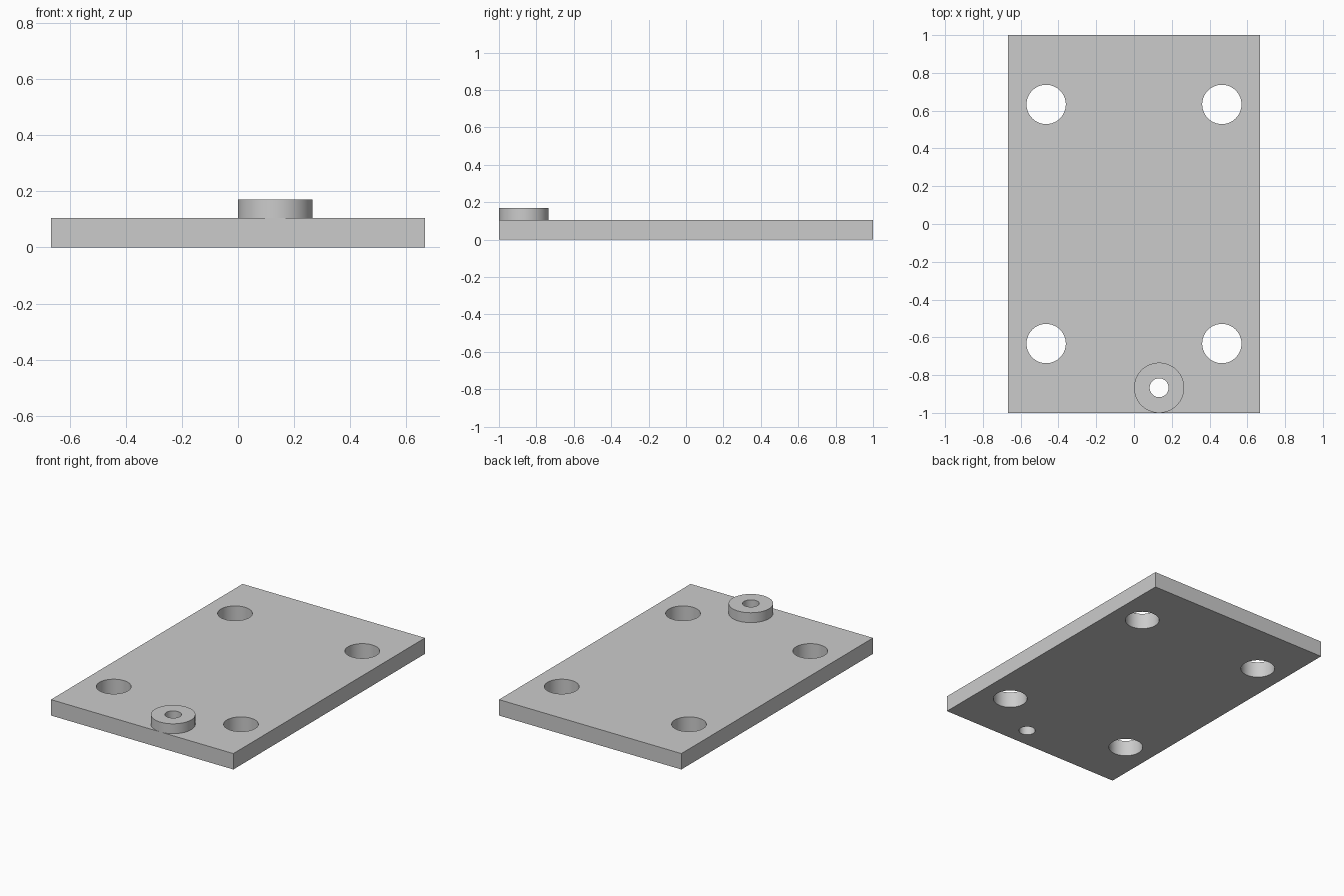
import bpy, bmesh, math
from mathutils import Vector, Matrix

cube = bpy.data.objects.get("Cube")
if cube:
    bpy.data.objects.remove(cube, do_unlink=True)

WIDTH, LENGTH, THICK = 1.333, 2.0, 0.105
BOSS_TOP, BOSS_R, BORE_R = 0.17, 0.133, 0.05
BOSS_POS = (0.133, -0.867)
HOLE_R, HOLE_X, HOLE_Y = 0.104, 0.465, 0.633
SIDES = 64

grey = bpy.data.materials.new("plain grey")
grey.use_nodes = True
colour = (0.6, 0.6, 0.6, 1)
grey.diffuse_color = colour
grey.node_tree.nodes["Principled BSDF"].inputs["Base Color"].default_value = colour


def make_object(name, bm):
    mesh = bpy.data.meshes.new(name)
    bmesh.ops.recalc_face_normals(bm, faces=bm.faces)
    bm.to_mesh(mesh)
    bm.free()
    mesh.materials.append(grey)
    obj = bpy.data.objects.new(name, mesh)
    bpy.context.collection.objects.link(obj)
    return obj


def smooth(obj):
    bpy.ops.object.select_all(action='DESELECT')
    obj.select_set(True)
    bpy.context.view_layer.objects.active = obj
    bpy.ops.object.shade_smooth_by_angle(angle=math.radians(30))


# Rectangular base plate
bm = bmesh.new()
bmesh.ops.create_cube(bm, size=1, matrix=Matrix.Translation((0, 0, THICK / 2))
                      @ Matrix.Diagonal((WIDTH, LENGTH, THICK, 1)))
plate = make_object("base_plate", bm)

# Four corner holes and the bore under the boss
holes = [(sx * HOLE_X, sy * HOLE_Y, HOLE_R) for sx in (-1, 1) for sy in (-1, 1)]
holes.append((*BOSS_POS, BORE_R))
bm = bmesh.new()
for x, y, r in holes:
    bmesh.ops.create_cone(bm, cap_ends=True, segments=SIDES, radius1=r, radius2=r,
                          depth=1, matrix=Matrix.Translation((x, y, 0)))
cutter = make_object("hole_cutter", bm)
cutter.hide_render = True

cut = plate.modifiers.new("holes", 'BOOLEAN')
cut.operation = 'DIFFERENCE'
cut.solver = 'EXACT'
cut.object = cutter
bpy.context.view_layer.objects.active = plate
bpy.ops.object.modifier_apply(modifier=cut.name)
bpy.data.objects.remove(cutter, do_unlink=True)
smooth(plate)

# Round boss: closed ring profile spun about its axis
bm = bmesh.new()
profile = [(BOSS_R, THICK), (BOSS_R, BOSS_TOP), (BORE_R, BOSS_TOP), (BORE_R, THICK)]
verts = [bm.verts.new((r, 0, z)) for r, z in profile]
edges = [bm.edges.new((verts[i], verts[(i + 1) % 4])) for i in range(4)]
bmesh.ops.spin(bm, geom=verts + edges, cent=(0, 0, 0), axis=(0, 0, 1),
               angle=math.tau, steps=SIDES, use_merge=True)
bmesh.ops.remove_doubles(bm, verts=bm.verts, dist=0.0001)
bmesh.ops.translate(bm, verts=bm.verts, vec=Vector((*BOSS_POS, 0)))
boss = make_object("round_boss", bm)
smooth(boss)
